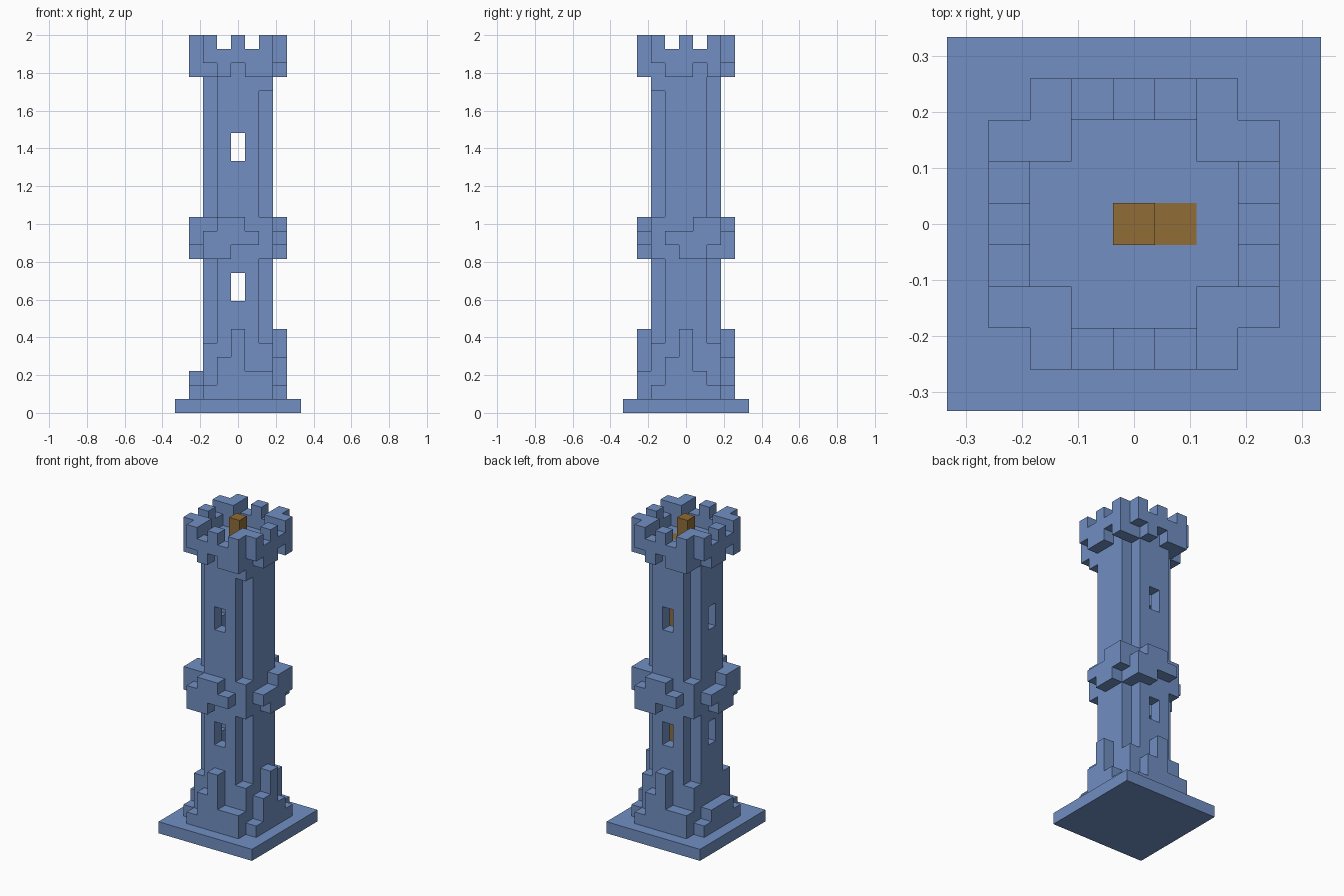
import bpy, bmesh, math
from mathutils import Vector

cube = bpy.data.objects.get("Cube")
if cube:
    bpy.data.objects.remove(cube, do_unlink=True)

U = 2 / 27            # edge of one block
FLOOR = 24            # layer of the roof floor


def material(name, rgb):
    m = bpy.data.materials.new(name)
    m.use_nodes = True
    col = (*rgb, 1)
    m.diffuse_color = col
    m.node_tree.nodes["Principled BSDF"].inputs["Base Color"].default_value = col
    return m


STONE = material("blue_stone", (0.165, 0.275, 0.54))
WOOD = material("brown_wood", (0.28, 0.15, 0.035))


def block(xs, ys, zs):
    return {(x, y, z) for x in xs for y in ys for z in zs}


def span(a, b):
    return range(a, b + 1)


def side_cells(side, i, zs):
    """Cells one block outside the shaft wall on a given side."""
    x, y = {"front": (i, -3), "back": (i, 3), "right": (3, i), "left": (-3, i)}[side]
    return block([x], [y], zs)


def trim(layout):
    """layout: side -> five (bottom, top) layers, or None, along the wall."""
    cells = set()
    for side, runs in layout.items():
        for i, run in zip(span(-2, 2), runs):
            if run:
                cells |= side_cells(side, i, span(*run))
    return cells


def corners(a, b):
    return block((-2, 2), (-2, 2), span(a, b))


# Plinth
plinth = block(span(-4, 4), span(-4, 4), [0])

# Hollow shaft with notched corners and windows on three sides
shaft = block(span(-2, 2), span(-2, 2), span(1, FLOOR))
shaft -= corners(1, FLOOR)
shaft -= block(span(-1, 1), span(-1, 1), span(1, FLOOR - 1))
for sill in (8, 18):
    shaft -= block([0], (-2, 2), span(sill, sill + 1))
    shaft -= block([-2], [0], span(sill, sill + 1))

# Ladder against the windowless wall, and the hatch block on the roof
ladder = block([1], [0], span(1, FLOOR))
hatch = block([0], [0], span(FLOOR + 1, FLOOR + 2))
shaft -= ladder

# Stepped buttresses at the foot
heights = {"front": (1, 3, 5, 2, 2), "back": (2, 2, 5, 3, 1),
           "right": (1, 3, 5, 2, 1), "left": (1, 2, 2, 2, 1)}
buttresses = trim({s: [(1, h) for h in hs] for s, hs in heights.items()})
buttresses |= corners(1, 4)

# Broken belt around the middle
low, high, full, mid = (11, 12), (12, 13), (11, 13), (12, 12)
front_belt = [low, full, high, mid, None]
right_belt = [None, mid, low, full, high]
belt = trim({"front": front_belt, "back": front_belt[::-1],
             "right": right_belt, "left": right_belt[::-1]})
belt |= corners(*full)

# Battlements
under, merlon, tall, lip = (24, 25), (25, 26), (24, 26), (25, 25)
front_top = [merlon, under, merlon, under, tall]
right_top = [merlon, under, tall, lip, tall]
battlements = trim({"front": front_top, "back": front_top[::-1],
                    "right": right_top, "left": right_top[::-1]})
battlements |= corners(*tall) | {(2, -2, 23)}

parts = {
    "plinth": (plinth, STONE), "shaft": (shaft, STONE),
    "buttresses": (buttresses, STONE), "belt": (belt, STONE),
    "battlements": (battlements, STONE),
    "ladder": (ladder, WOOD), "roof_hatch": (hatch, WOOD),
}
solid = set().union(*(cells for cells, _ in parts.values()))


def build(name, cells, mat):
    """Skin the exposed sides of the blocks and merge flat regions."""
    bm = bmesh.new()
    verts = {}

    def vert(p):
        key = tuple(round(c * 2) for c in p)
        if key not in verts:
            verts[key] = bm.verts.new(p * U)
        return verts[key]

    for c in sorted(cells):
        centre = Vector(c) + Vector((0, 0, 0.5))
        for axis in range(3):
            for sign in (-1, 1):
                n, u = Vector(), Vector()
                n[axis] = sign
                u[(axis + 1) % 3] = 1
                if tuple(int(a + b) for a, b in zip(c, n)) in solid:
                    continue
                v = n.cross(u)
                bm.faces.new([vert(centre + (n + u * a + v * b) / 2)
                              for a, b in ((-1, -1), (1, -1), (1, 1), (-1, 1))])
    bmesh.ops.dissolve_limit(bm, angle_limit=math.radians(1),
                             verts=bm.verts, edges=bm.edges)
    mesh = bpy.data.meshes.new(name)
    bm.to_mesh(mesh)
    bm.free()
    mesh.materials.append(mat)
    bpy.context.collection.objects.link(bpy.data.objects.new(name, mesh))


for name, (cells, mat) in parts.items():
    build(name, cells, mat)
